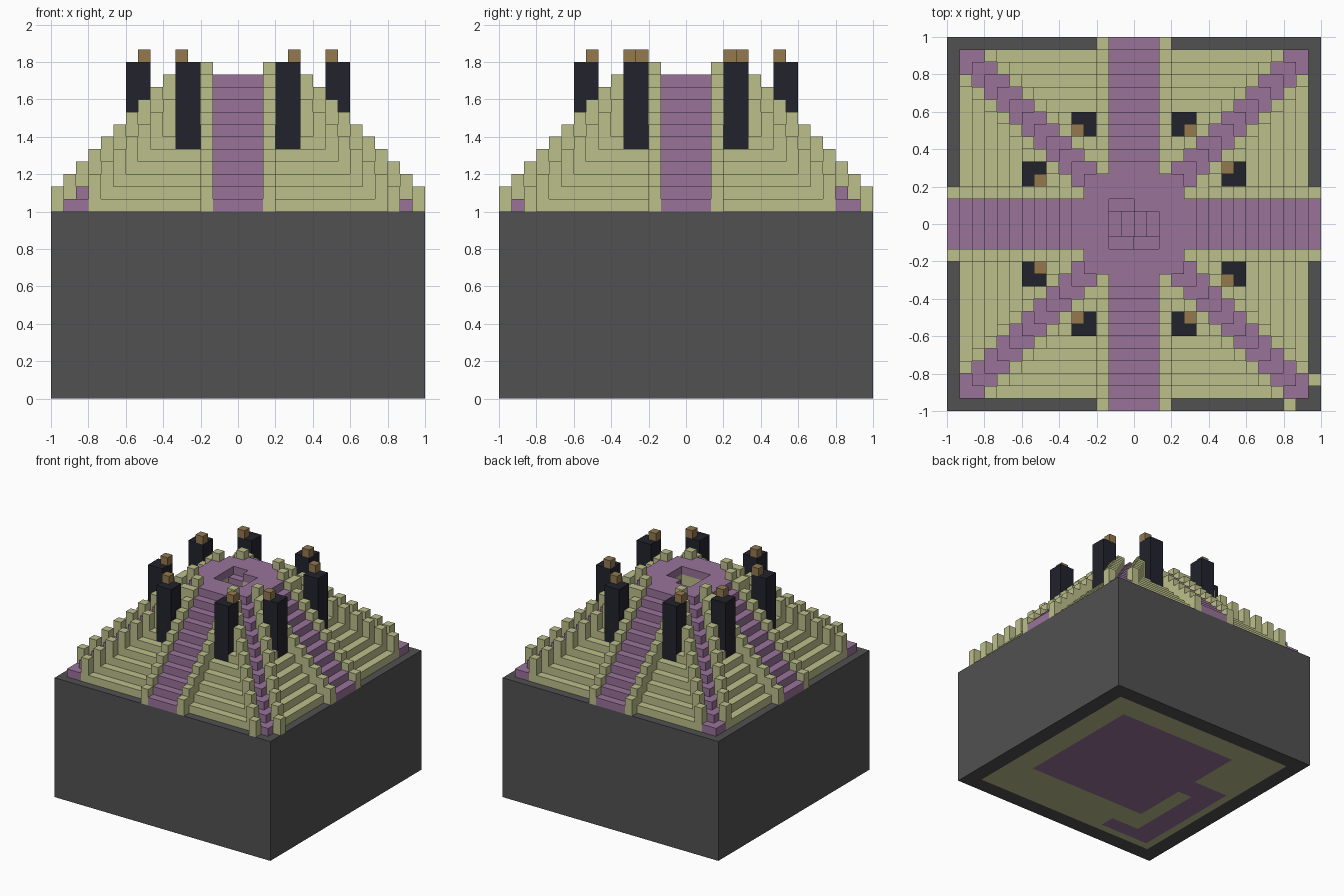
import bpy
import bmesh
from mathutils import Vector

if "Cube" in bpy.data.objects:
    bpy.data.objects.remove(bpy.data.objects["Cube"], do_unlink=True)

UNIT = 1 / 15      # edge of one building block
HALF = 15          # half the width of the base, in blocks
GROUND = 15        # height of the base, in blocks


def material(name, rgb):
    linear = [((c / 255 + 0.055) / 1.055) ** 2.4 for c in rgb] + [1]
    mat = bpy.data.materials.new(name)
    mat.use_nodes = True
    mat.diffuse_color = linear
    mat.node_tree.nodes["Principled BSDF"].inputs["Base Color"].default_value = linear
    return mat


grey = material("dark_grey_stone", (81, 81, 81))
sand = material("pale_olive_stone", (188, 191, 139))
purple = material("purple_stone", (153, 116, 153))
navy = material("navy_black_stone", (34, 34, 45))
brown = material("brown_wood", (147, 121, 79))

PARTS = {
    "base_block": grey,
    "underside_border": sand,
    "underside_floor": purple,
    "terraces": sand,
    "corner_steps": purple,
    "platform": purple,
    "spiral_steps": purple,
    "stairs": purple,
    "stair_rails": sand,
    "corner_posts": sand,
    "towers": navy,
    "tower_caps": brown,
}
blocks = {}


def fill(x, y, z0, z1, part):
    for z in range(z0, z1):
        blocks[x, y, z] = part


def ring(c):
    """Distance of a cell from the centre line."""
    return c if c >= 0 else -c - 1


def inside(x, y, rects):
    return any(x0 <= x < x1 and y0 <= y < y1 for x0, x1, y0, y1 in rects)


# Underside floor plan: main room, doorway and bent corridor
FLOOR = [(-7, 10, -7, 10), (-9, -7, 0, 3), (-12, -9, -12, 3), (-12, -5, -12, -10)]
# Steps winding down into the platform, highest first
SPIRAL = [(-2, 0, 1, 2), (-2, -1, -1, 1), (-2, 0, -2, -1), (0, 2, -2, -1),
          (1, 2, -1, 1), (0, 1, -1, 1), (-1, 0, -1, 1)]

cells = [(x, y) for x in range(-HALF, HALF) for y in range(-HALF, HALF)]
for x, y in cells:
    a, b = ring(x), ring(y)
    m, n = max(a, b), min(a, b)
    top = min(29 - m, 26)

    # Base with its underside pattern
    fill(x, y, 0, GROUND, "base_block")
    if m < 13:
        blocks[x, y, 0] = "underside_floor" if inside(x, y, FLOOR) else "underside_border"

    # Terraces, diagonal corner steps and top platform
    fill(x, y, GROUND, top, "terraces")
    if m <= 3:
        blocks[x, y, top - 1] = "platform"
    elif m <= 13 and m - n <= 1:
        blocks[x, y, top - 1] = "corner_steps"

    # Four stairways with rails
    if m >= 4 and n < 2:
        fill(x, y, top, top + 1, "stairs")
    elif m >= 4 and n == 2:
        fill(x, y, top, top + 2, "stair_rails")
    # Posts beside the corner steps, with one extra pair on the ground
    elif m - n == 2 and (5 <= m <= 13 or (m == 14 and x > 0 > y)):
        fill(x, y, top, top + 2, "corner_posts")

    # Eight towers with small caps
    if n in (3, 4) and m in (7, 8):
        fill(x, y, 20, 27, "towers")
        if m == 7 and n == (3 if x < 0 and a > b else 4):
            fill(x, y, 27, 28, "tower_caps")

# Carve the winding steps
for i, (x0, x1, y0, y1) in enumerate(SPIRAL):
    floor = 25 - i
    for x in range(x0, x1):
        for y in range(y0, y1):
            for z in range(floor, 26):
                blocks.pop((x, y, z), None)
            blocks[x, y, floor - 1] = "spiral_steps"


def build(part, mat):
    """Mesh the exposed sides of every block of one part."""
    bm = bmesh.new()
    corners = {}

    def vert(p):
        key = tuple(round(c) for c in p)
        if key not in corners:
            corners[key] = bm.verts.new(Vector(key) * UNIT)
        return corners[key]

    for cell, owner in blocks.items():
        if owner != part:
            continue
        for axis in range(3):
            for side in (0, 1):
                step = Vector((0, 0, 0))
                step[axis] = side * 2 - 1
                near = tuple(round(c + s) for c, s in zip(cell, step))
                if near in blocks:
                    continue
                u, v = Vector((0, 0, 0)), Vector((0, 0, 0))
                u[(axis + 1) % 3] = v[(axis + 2) % 3] = 1
                o = Vector(cell)
                o[axis] += side
                loop = [o, o + u, o + u + v, o + v]
                bm.faces.new([vert(p) for p in (loop if side else loop[::-1])])
    bmesh.ops.dissolve_limit(bm, angle_limit=0.01, verts=bm.verts, edges=bm.edges)
    mesh = bpy.data.meshes.new(part)
    bm.to_mesh(mesh)
    bm.free()
    mesh.materials.append(mat)
    bpy.context.collection.objects.link(bpy.data.objects.new(part, mesh))


for part, mat in PARTS.items():
    build(part, mat)
